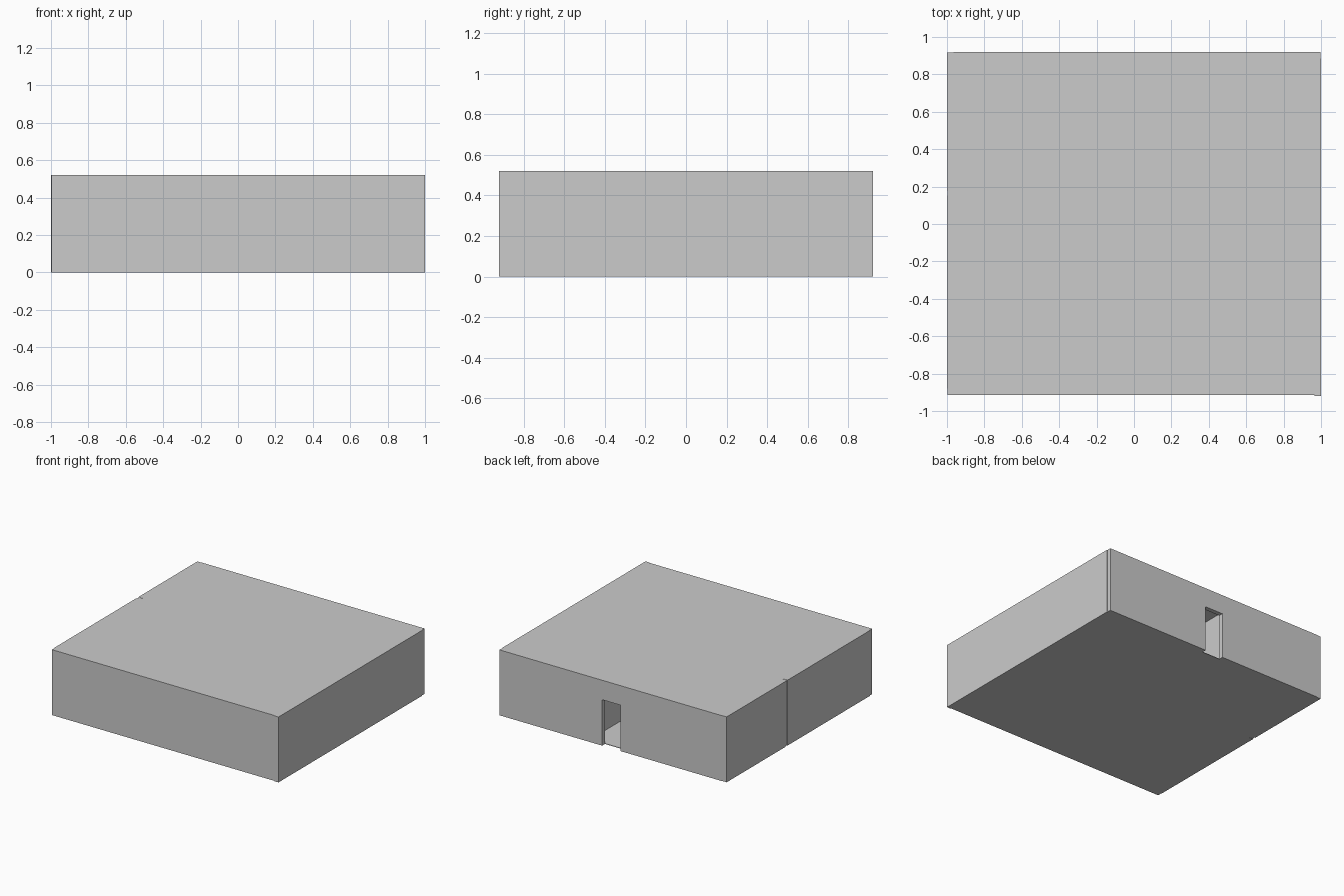
import bpy, bmesh

if "Cube" in bpy.data.objects:
    bpy.data.objects.remove(bpy.data.objects["Cube"])

H = 0.52      # wall height
T = 0.035     # wall thickness
MID = 0.164   # centre of the cross partition
HALL = 0.22   # half width of the entrance hall
E = 0.002     # keeps partitions inside the slab thickness


def box(name, x0, x1, y0, y1, z0=0.0, z1=H):
    bm = bmesh.new()
    bmesh.ops.create_cube(bm, size=1)
    for v in bm.verts:
        v.co = ((x0 + x1) / 2 + v.co.x * (x1 - x0),
                (y0 + y1) / 2 + v.co.y * (y1 - y0),
                (z0 + z1) / 2 + v.co.z * (z1 - z0))
    return finish(name, bm)


def extrude_y(name, profile, y0, y1):
    bm = bmesh.new()
    face = bm.faces.new([bm.verts.new((x, y0, z)) for x, z in profile])
    out = bmesh.ops.extrude_face_region(bm, geom=[face])
    verts = [g for g in out["geom"] if isinstance(g, bmesh.types.BMVert)]
    bmesh.ops.translate(bm, verts=verts, vec=(0, y1 - y0, 0))
    bmesh.ops.recalc_face_normals(bm, faces=bm.faces)
    return finish(name, bm)


def finish(name, bm):
    me = bpy.data.meshes.new(name)
    bm.to_mesh(me)
    bm.free()
    ob = bpy.data.objects.new(name, me)
    bpy.context.collection.objects.link(ob)
    return ob


# outer walls, overlapping like a pinwheel at the corners
front, back = -0.915, 0.92
box("front_wall", -0.996, 1 - T, front, front + T)
box("right_wall", 1 - T, 1, -0.92, back - T)
box("left_wall_front", -1, -1 + T, front + T, MID - 0.012)
box("left_wall_back", -1, -1 + T, MID + 0.012, 0.917)

# back wall with the doorway
door_l, door_r, door_h = -0.066, 0.093, 0.365
extrude_y("back_wall",
          [(-1 + T, 0), (door_l, 0), (door_l, door_h), (door_r, door_h),
           (door_r, 0), (0.996, 0), (0.996, H), (-1 + T, H)],
          back - T, back)

# floor and roof, set between the outer walls
for name, z in (("floor", 0), ("roof", H - 0.004)):
    box(name, -1 + T, 1 - T, front + T, back - T, z, z + 0.004)

# entrance hall walls and cross partition
for side, s in (("left", -1), ("right", 1)):
    xs = sorted((s * HALL, s * (HALL + T)))
    box(side + "_hall_wall", *xs, MID + 0.012, back - T, E, H - E)
box("left_partition", -0.996, -HALL, MID - 0.012, MID + 0.012, E, H - E)
box("right_partition", HALL, 1 - T, MID - 0.012, MID + 0.012, E, H - E)
